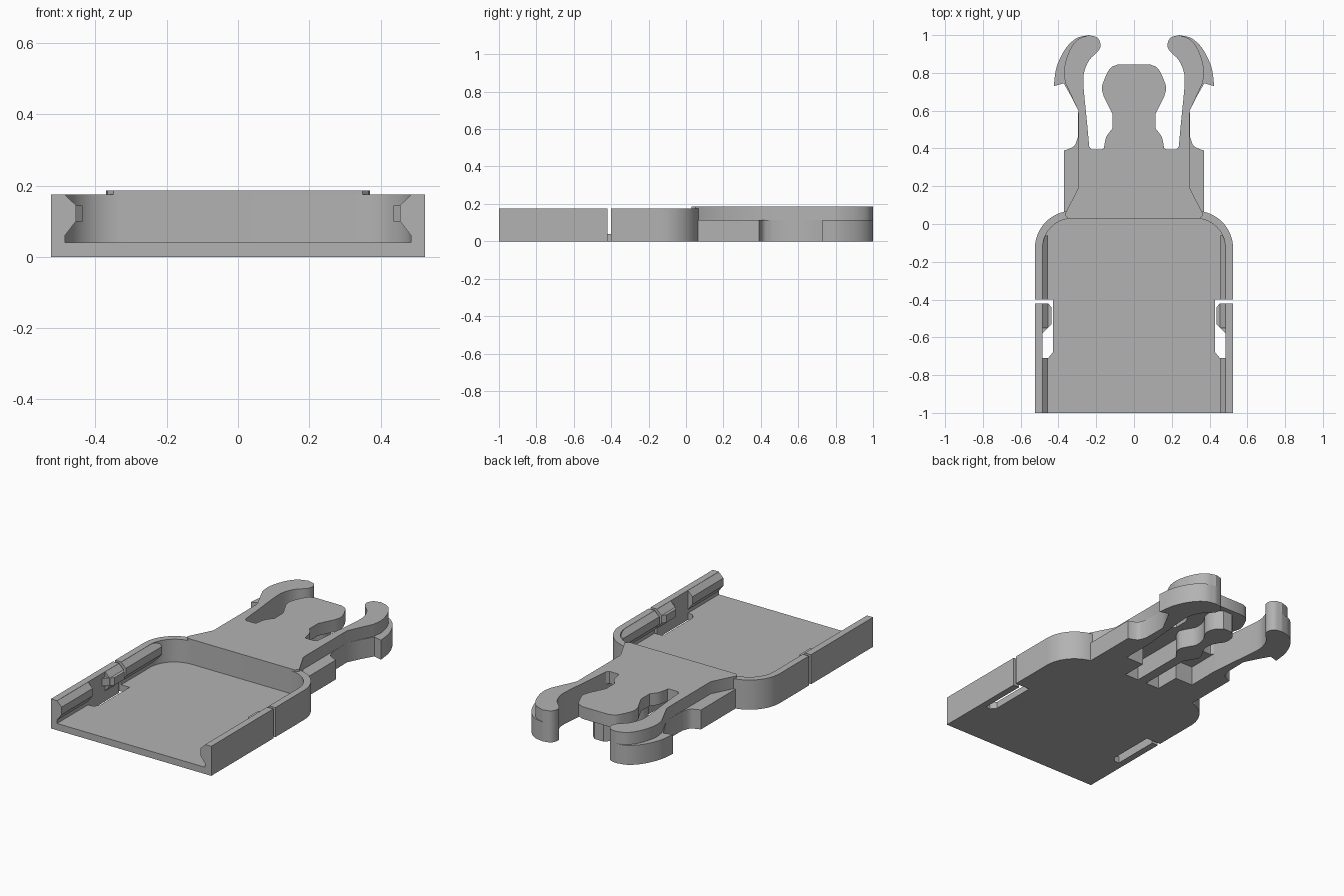
import bpy, bmesh, math
from mathutils import Vector

cube = bpy.data.objects.get("Cube")
if cube:
    bpy.data.objects.remove(cube, do_unlink=True)

GREY = (0.45, 0.45, 0.45, 1)
grey = bpy.data.materials.new("plain grey")
grey.use_nodes = True
grey.diffuse_color = GREY
grey.node_tree.nodes["Principled BSDF"].inputs["Base Color"].default_value = GREY

WALL_TOP, FLOOR, STEP, TOP = 0.175, 0.04, 0.115, 0.187


def prism(name, outline, lo, hi, axis="z"):
    """Extrude an outline along z, or an xz profile along y."""
    bm = bmesh.new()
    if axis == "z":
        pts, move = [(x, y, lo) for x, y in outline], Vector((0, 0, hi - lo))
    else:
        pts, move = [(x, lo, z) for x, z in outline], Vector((0, hi - lo, 0))
    face = bm.faces.new([bm.verts.new(p) for p in pts])
    ext = bmesh.ops.extrude_face_region(bm, geom=[face])
    bmesh.ops.translate(bm, vec=move,
                        verts=[g for g in ext["geom"] if isinstance(g, bmesh.types.BMVert)])
    bmesh.ops.recalc_face_normals(bm, faces=bm.faces)
    mesh = bpy.data.meshes.new(name)
    bm.to_mesh(mesh)
    bm.free()
    mesh.materials.append(grey)
    obj = bpy.data.objects.new(name, mesh)
    bpy.context.collection.objects.link(obj)
    bpy.ops.object.select_all(action="DESELECT")
    obj.select_set(True)
    bpy.context.view_layer.objects.active = obj
    bpy.ops.object.shade_smooth_by_angle(angle=math.radians(32))
    return obj


def flip(pts):
    return [(-x, y) for x, y in reversed(pts)]


def pair(name, outline, lo, hi, axis="z"):
    prism("left_" + name, outline, lo, hi, axis)
    prism("right_" + name, flip(outline), lo, hi, axis)


def box(x0, x1, y0, y1):
    return [(x0, y0), (x1, y0), (x1, y1), (x0, y1)]


def spline(pts, n=5):
    """Smooth path through the points."""
    p = [Vector(q) for q in pts]
    p = [2 * p[0] - p[1]] + p + [2 * p[-1] - p[-2]]
    out = []
    for a, b, c, d in zip(p, p[1:], p[2:], p[3:]):
        for i in range(n):
            t = i / n
            v = 0.5 * (2 * b + (c - a) * t + (2 * a - 5 * b + 4 * c - d) * t * t
                       + (3 * b - a - 3 * c + d) * t ** 3)
            out.append((v.x, v.y))
    return out + [tuple(pts[-1])]


def corner(r, steps=14):
    """Rounded rear corner of the tray."""
    return [(0.325 + r * math.cos(math.pi / 2 * i / steps),
             -0.13 + r * math.sin(math.pi / 2 * i / steps)) for i in range(steps + 1)]


# Tray floor with a slot beside each spring wall
inner, outer = corner(0.16), corner(0.2)
slot = [(0.485, -0.71), (0.455, -0.71), (0.43, -0.68), (0.43, -0.40), (0.485, -0.40)]
half = [(0.485, -1)] + slot + inner
prism("tray_floor", half + flip(half), 0, FLOOR)

# Tray walls: rounded rear wall and the two side walls past the slits
outside = [(0.525, -0.40)] + outer
inside = [(0.485, -0.40)] + inner
prism("rear_wall", outside + flip(outside) + flip(inside)[::-1] + inside[::-1], 0, WALL_TOP)
pair("side_wall", box(0.485, 0.525, -1, -0.42), 0, WALL_TOP)

# Guide rails along the inside of the walls, and the catches
rail = [(0.486, 0.06), (0.455, 0.10), (0.455, 0.145), (0.486, WALL_TOP)]
for part, y0, y1 in (("front_rail", -1, -0.71), ("catch_rail", -0.55, -0.42),
                     ("rear_rail", -0.40, -0.06)):
    pair(part, rail, y0, y1, "y")
catch = [(0.486, -0.58), (0.437, -0.53), (0.437, -0.44), (0.455, -0.42), (0.486, -0.42)]
pair("catch", catch, 0.10, 0.145)

# Outlines shared by the arms: rounded hook tip, then the inner edge
tip = spline([(0.24, 1.0), (0.195, 0.987), (0.177, 0.95), (0.19, 0.915),
              (0.235, 0.87), (0.262, 0.81), (0.268, 0.74), (0.25, 0.55), (0.237, 0.41)])
hook_back = spline([(0.365, 0.75), (0.37, 0.82), (0.345, 0.91), (0.30, 0.975), (0.24, 1.0)])
wing_back = spline([(0.425, 0.73), (0.41, 0.83), (0.365, 0.925), (0.305, 0.983), (0.24, 1.0)])

# Upper plate: neck, arms and central tongue in one piece
tongue = spline([(0.16, 0.40), (0.147, 0.46), (0.115, 0.505)], 4)
tongue += [(0.115, 0.585)] + spline([(0.16, 0.675), (0.17, 0.72), (0.155, 0.77),
                                     (0.125, 0.825), (0.085, 0.845)], 4)
half = ([(0.35, 0.03), (0.367, 0.05), (0.295, 0.19), (0.295, 0.60)]
        + hook_back + tip[1:] + [(0.225, 0.395), (0.17, 0.395)] + tongue)
prism("upper_plate", half + flip(half), STEP, TOP)

# Lower half of each arm, with shoulder block and barbed wing
arm = [(0.24, 0.05), (0.37, 0.05), (0.37, 0.39)]
arm += spline([(0.35, 0.395), (0.315, 0.415), (0.297, 0.46)], 4)
arm += [(0.295, 0.60), (0.335, 0.68), (0.372, 0.745)] + wing_back + tip[1:]
pair("arm", arm, 0, STEP)

# Stiffening blocks and wavy rib under the plate
pair("under_block", box(0.12, 0.25, 0.05, 0.22), 0, STEP)
rib = [(0.03, 0.05), (0.03, 0.40)]
rib += spline([(0.055, 0.43), (0.075, 0.48), (0.055, 0.53), (0.03, 0.58),
               (0.04, 0.65), (0.075, 0.71), (0.07, 0.77), (0.03, 0.815)], 4)
prism("under_rib", rib + flip(rib), 0, STEP)
